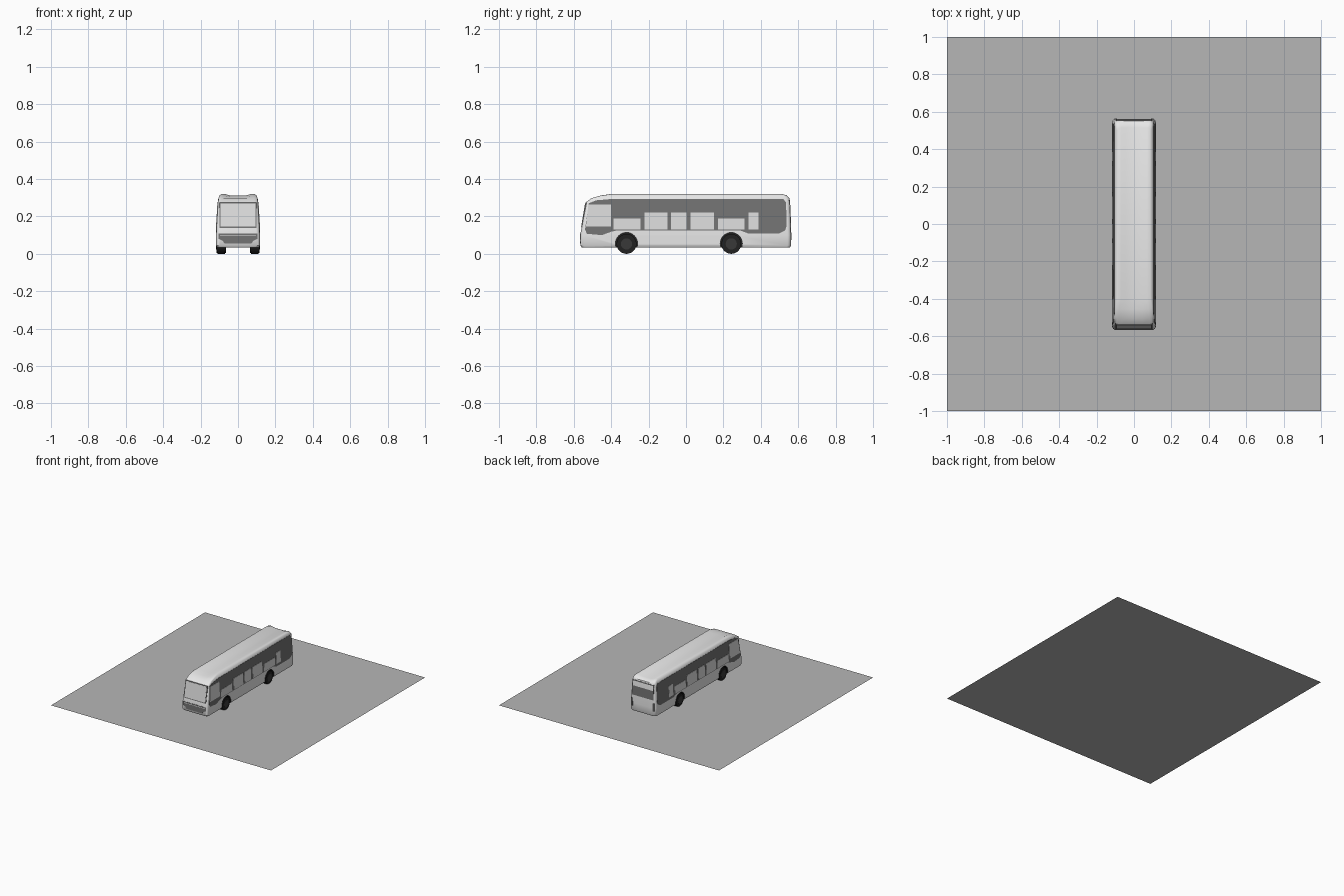
import bpy, bmesh, math
from mathutils import Matrix

cube = bpy.data.objects.get("Cube")
if cube:
    bpy.data.objects.remove(cube, do_unlink=True)


def material(name, value):
    m = bpy.data.materials.new(name)
    m.use_nodes = True
    colour = (value, value, value, 1)
    m.diffuse_color = colour
    m.node_tree.nodes["Principled BSDF"].inputs["Base Color"].default_value = colour
    return m


WHITE = material("white_paint", 0.8)
DARK = material("dark_grey_panel", 0.17)
GLASS = material("pale_glass", 0.72)
BLACK = material("black_rubber", 0.015)
HUB = material("charcoal_hub", 0.04)
BASE = material("mid_grey_base", 0.47)


def make_object(name, bm, *mats):
    bmesh.ops.recalc_face_normals(bm, faces=bm.faces)
    mesh = bpy.data.meshes.new(name)
    bm.to_mesh(mesh)
    bm.free()
    for m in mats:
        mesh.materials.append(m)
    obj = bpy.data.objects.new(name, mesh)
    bpy.context.collection.objects.link(obj)
    return obj


def activate(obj):
    bpy.ops.object.select_all(action="DESELECT")
    obj.select_set(True)
    bpy.context.view_layer.objects.active = obj


def smooth(obj, degrees=35):
    activate(obj)
    bpy.ops.object.shade_smooth_by_angle(angle=math.radians(degrees))


# Body profile: height, front end, back end, half width
PROFILE = [
    (0.035, -0.558, 0.557, 0.112), (0.045, -0.565, 0.562, 0.117),
    (0.10, -0.566, 0.562, 0.117), (0.13, -0.560, 0.561, 0.1155),
    (0.275, -0.536, 0.557, 0.107), (0.298, -0.505, 0.552, 0.104),
    (0.312, -0.455, 0.540, 0.099), (0.32, -0.40, 0.515, 0.09),
]


def body_at(z, column):
    """Interpolated profile value at a height."""
    for a, b in zip(PROFILE, PROFILE[1:]):
        if z <= b[0]:
            t = (z - a[0]) / (b[0] - a[0])
            return a[column] + t * (b[column] - a[column])
    return PROFILE[-1][column]


def ring(bm, z, front, back, half):
    """Rounded plan outline, front edge left to right, then back edge."""
    r, steps = 0.02, 4
    edge = []
    for i in range(steps + 1):
        a = math.pi / 2 * i / steps
        edge.append((-half + r - r * math.cos(a), r - r * math.sin(a)))
    left = edge + [(-0.045, 0)]
    edge = left + [(0, 0)] + [(-x, d) for x, d in reversed(left)]
    dip = lambda x: 0.007 if z > 0.3 and abs(x) < 0.05 else 0
    f = [bm.verts.new((x, front + d, z - dip(x))) for x, d in edge]
    b = [bm.verts.new((x, back - d, z - dip(x))) for x, d in edge]
    return f, b


def cylinder(bm, radius, x0, x1, y, z, segments=32):
    turn = Matrix.Translation(((x0 + x1) / 2, y, z)) @ Matrix.Rotation(math.pi / 2, 4, "Y")
    return bmesh.ops.create_cone(bm, cap_ends=True, segments=segments, radius1=radius,
                                 radius2=radius, depth=abs(x1 - x0), matrix=turn)["verts"]


# Bus shell lofted through stacked rings
bm = bmesh.new()
rings = [ring(bm, *row) for row in PROFILE]
for (f0, b0), (f1, b1) in zip(rings, rings[1:]):
    low, high = f0 + b0[::-1], f1 + b1[::-1]
    n = len(low)
    for i in range(n):
        j = (i + 1) % n
        bm.faces.new((low[i], low[j], high[j], high[i]))
for f, b in (rings[0], rings[-1]):
    for i in range(len(f) - 1):
        bm.faces.new((f[i], f[i + 1], b[i + 1], b[i]))
body = make_object("bus_body", bm, WHITE, BLACK)

# Wheel arches cut into the shell
AXLES = {"front": -0.318, "rear": 0.242}
bm = bmesh.new()
for y in AXLES.values():
    for side in (-1, 1):
        cylinder(bm, 0.059, side * 0.055, side * 0.14, y, 0.055)
cutter = make_object("arch_cutter", bm, BLACK)
cutter.hide_render = True
mod = body.modifiers.new("arches", "BOOLEAN")
mod.object = cutter
mod.operation = "DIFFERENCE"
mod.solver = "EXACT"
mod.material_mode = "TRANSFER"
activate(body)
bpy.ops.object.modifier_apply(modifier=mod.name)
bpy.data.objects.remove(cutter, do_unlink=True)
smooth(body)

# Wheels
for axle, y in AXLES.items():
    for side, label in ((-1, "right"), (1, "left")):
        bm = bmesh.new()
        cylinder(bm, 0.053, side * 0.065, side * 0.115, y, 0.053)
        rims = [e for e in bm.edges if abs(e.verts[0].co.x - e.verts[1].co.x) < 1e-4]
        bmesh.ops.bevel(bm, geom=rims, offset=0.005, segments=2, affect="EDGES")
        smooth(make_object(f"{axle}_{label}_tyre", bm, BLACK))
        bm = bmesh.new()
        cylinder(bm, 0.03, side * 0.11, side * 0.117, y, 0.053, 20)
        smooth(make_object(f"{axle}_{label}_hub", bm, HUB))


def plate(name, outline, place, mat, lift=0.0015):
    """Thin panel following the shell; place(u, z, lift) gives the 3D point."""
    bm = bmesh.new()
    outer = [bm.verts.new(place(u, z, lift)) for u, z in outline]
    inner = [bm.verts.new(place(u, z, -0.006)) for u, z in outline]
    bm.faces.new(outer)
    bm.faces.new(inner[::-1])
    for i in range(len(outer)):
        j = (i + 1) % len(outer)
        bm.faces.new((outer[i], inner[i], inner[j], outer[j]))
    return make_object(name, bm, mat)


def box(u0, u1, z0, z1):
    return [(u0, z0), (u1, z0), (u1, z1), (u0, z1)]


def on_front(u, z, lift):
    return (u, body_at(z, 1) - lift, z)


def on_back(u, z, lift):
    return (u, body_at(z, 2) + lift, z)


# Side bands and windows, mirrored
BAND = [(-0.54, 0.13), (-0.53, 0.107), (-0.45, 0.10), (-0.40, 0.118), (-0.37, 0.125),
        (0.29, 0.125), (0.33, 0.11), (0.50, 0.11), (0.53, 0.125), (0.538, 0.15),
        (0.535, 0.275), (0.52, 0.293), (-0.40, 0.293), (-0.48, 0.286), (-0.52, 0.27)]
WINDOWS = [(-0.387, -0.243, 0.19), (-0.222, -0.10, 0.22), (-0.08, 0.003, 0.22),
           (0.025, 0.15, 0.22), (0.17, 0.313, 0.19), (0.333, 0.388, 0.22)]
for side, label in ((-1, "right"), (1, "left")):
    def on_side(u, z, lift, side=side):
        return (side * (body_at(z, 3) + lift), u, z)
    plate(f"{label}_side_band", BAND, on_side, DARK)
    cab = [(-0.535, 0.145), (-0.402, 0.145), (-0.402, 0.265), (-0.522, 0.265)]
    plate(f"{label}_cab_window", cab, on_side, GLASS, 0.003)
    for n, (y0, y1, top) in enumerate(WINDOWS, 1):
        plate(f"{label}_window_{n}", box(y0, y1, 0.13, top), on_side, GLASS, 0.003)
    plate(f"{label}_tail_light", box(side * 0.09, side * 0.104, 0.075, 0.14), on_back, DARK)

# Front and rear panels
plate("windscreen_frame", box(-0.1, 0.1, 0.138, 0.275), on_front, DARK)
plate("windscreen", box(-0.094, 0.094, 0.145, 0.269), on_front, GLASS, 0.003)
plate("front_grille", [(-0.07, 0.054), (0.07, 0.054), (0.083, 0.07), (0.104, 0.08),
                       (0.104, 0.11), (-0.104, 0.11), (-0.104, 0.08), (-0.083, 0.07)],
      on_front, DARK)
plate("rear_window", box(-0.097, 0.097, 0.165, 0.288), on_back, DARK)

# Flat display base belonging to the model
bm = bmesh.new()
bmesh.ops.create_grid(bm, x_segments=1, y_segments=1, size=1)
make_object("display_base", bm, BASE)
